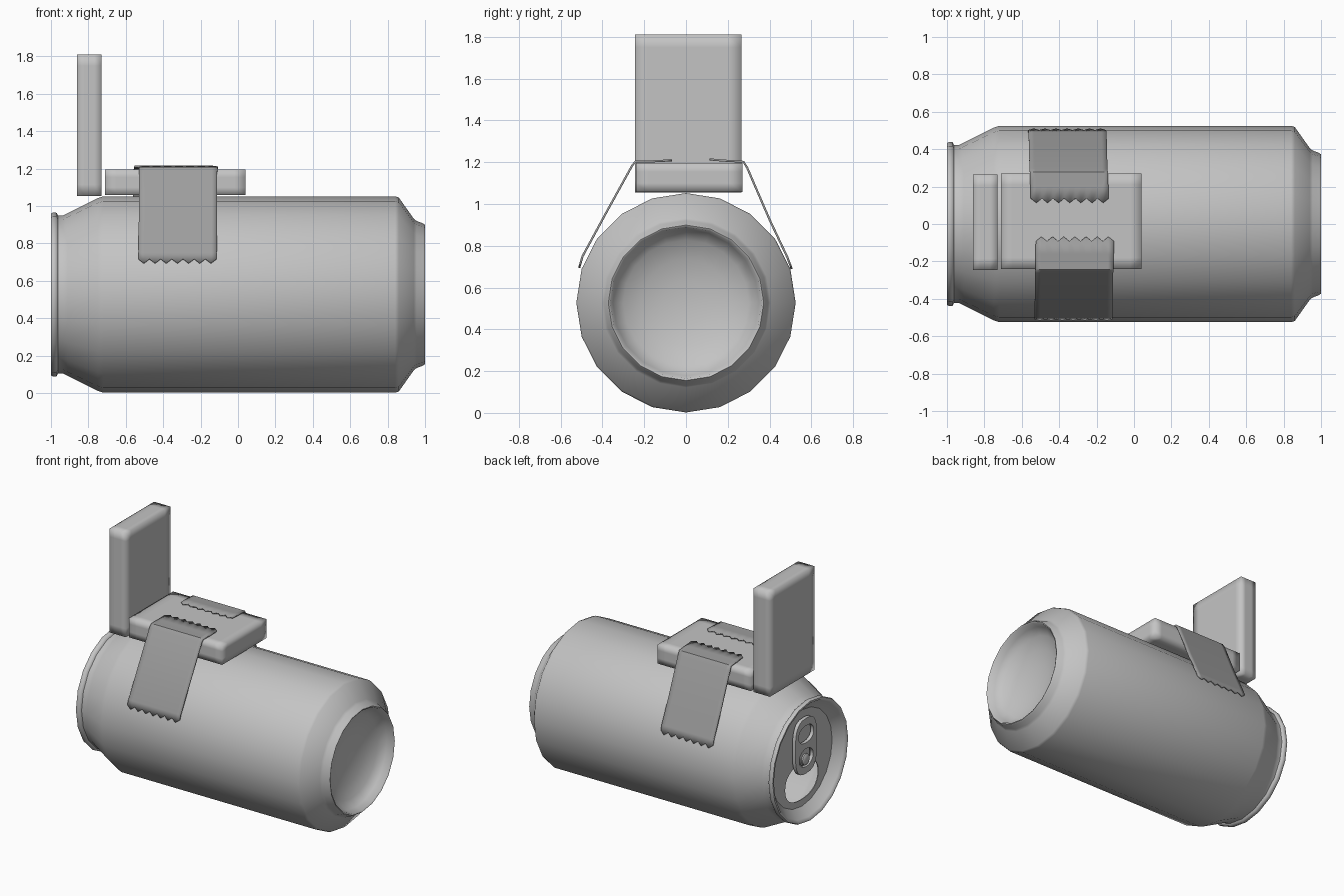
import bpy, bmesh, math
from mathutils import Vector

if "Cube" in bpy.data.objects:
    bpy.data.objects.remove(bpy.data.objects["Cube"])

AXIS_Z = 0.527


def material(name, value):
    m = bpy.data.materials.new(name)
    m.diffuse_color = (value, value, value, 1)
    m.use_nodes = True
    m.node_tree.nodes["Principled BSDF"].inputs["Base Color"].default_value = m.diffuse_color
    return m


GREY = material("light_grey", 0.55)
TAPE = material("tape_grey", 0.34)


def finish(bm, name, mat, angle=None):
    bmesh.ops.recalc_face_normals(bm, faces=bm.faces)
    me = bpy.data.meshes.new(name)
    bm.to_mesh(me)
    bm.free()
    me.materials.append(mat)
    for p in me.polygons:
        p.use_smooth = True
    if angle:
        me.set_sharp_from_angle(angle=math.radians(angle))
    ob = bpy.data.objects.new(name, me)
    bpy.context.collection.objects.link(ob)
    return ob


def lathe(name, profile, sides=20, angle=60):
    """Spin an (x, radius) profile around the can axis."""
    bm = bmesh.new()
    rings = []
    for x, r in profile:
        if r == 0:
            rings.append([bm.verts.new((x, 0, AXIS_Z))] * sides)
            continue
        rings.append([bm.verts.new((x, r * math.sin(2 * math.pi * i / sides),
                                    AXIS_Z + r * math.cos(2 * math.pi * i / sides)))
                      for i in range(sides)])
    for a, b in zip(rings, rings[1:]):
        for i in range(sides):
            j = (i + 1) % sides
            quad = list(dict.fromkeys((a[i], a[j], b[j], b[i])))
            bm.faces.new(quad)
    return finish(bm, name, GREY, angle)


def oval(cz, ry, rz, n=2.0, count=32):
    """Superellipse in the lid plane, as (y, z) points."""
    pts = []
    for i in range(count):
        t = 2 * math.pi * i / count
        c, s = math.sin(t), math.cos(t)
        pts.append((ry * math.copysign(abs(c) ** (2 / n), c),
                    AXIS_Z + cz + rz * math.copysign(abs(s) ** (2 / n), s)))
    return pts


def plate(name, loops, x, depth):
    """Flat plate facing -x; the first loop is the outline, the others are holes."""
    bm = bmesh.new()
    edges = []
    for loop in loops:
        vs = [bm.verts.new((x, y, z)) for y, z in loop]
        edges += [bm.edges.new((vs[i - 1], vs[i])) for i in range(len(vs))]
    bmesh.ops.triangle_fill(bm, edges=edges, use_beauty=True, normal=(-1, 0, 0))
    ext = bmesh.ops.extrude_face_region(bm, geom=bm.faces[:], use_keep_orig=True)
    moved = [g for g in ext["geom"] if isinstance(g, bmesh.types.BMVert)]
    bmesh.ops.translate(bm, verts=moved, vec=(depth, 0, 0))
    return finish(bm, name, GREY, 40)


def box(name, lo, hi, margin):
    """Box with support loops near its edges for soft shading."""
    bm = bmesh.new()
    bmesh.ops.create_cube(bm, size=1)
    for v in bm.verts:
        v.co = [lo[i] if v.co[i] < 0 else hi[i] for i in range(3)]
    for i in range(3):
        m = min(margin, (hi[i] - lo[i]) * 0.3)
        for c in (lo[i] + m, hi[i] - m):
            co, no = Vector((0, 0, 0)), Vector((0, 0, 0))
            co[i], no[i] = c, 1
            bmesh.ops.bisect_plane(bm, geom=bm.verts[:] + bm.edges[:] + bm.faces[:],
                                   plane_co=co, plane_no=no)
    return finish(bm, name, GREY)


def tape(name, path, x0, x1, skew):
    """Strip following a (y, z) path, with saw-tooth cut ends."""
    bm = bmesh.new()
    cols, last = 14, len(path) - 1
    rows = []
    for k, (y, z) in enumerate(path):
        row = []
        for c in range(cols + 1):
            p = Vector((x0 + (x1 - x0) * c / cols + skew * k / last, y, z))
            if k in (0, last):
                ny, nz = path[1 if k == 0 else last - 1]
                d = Vector((0, y - ny, z - nz)).normalized()
                p += d * (0.012 if c % 2 else -0.012)
            row.append(bm.verts.new(p))
        rows.append(row)
    for a, b in zip(rows, rows[1:]):
        for c in range(cols):
            bm.faces.new((a[c], a[c + 1], b[c + 1], b[c]))
    ob = finish(bm, name, TAPE, 40)
    mod = ob.modifiers.new("thickness", "SOLIDIFY")
    mod.thickness, mod.offset = 0.01, 0
    return ob


# Can shell: recessed lid wall, rim, neck, body, foot and hollow base
lathe("can_body", [
    (-0.93, 0.35), (-0.985, 0.41), (-1.0, 0.42), (-1.0, 0.433), (-0.99, 0.438),
    (-0.97, 0.437), (-0.962, 0.422), (-0.935, 0.423), (-0.91, 0.435),
    (-0.75, 0.515), (-0.72, 0.525), (0.84, 0.525), (0.86, 0.518), (0.94, 0.405),
    (0.955, 0.393), (0.99, 0.38), (1.0, 0.372), (0.995, 0.362), (0.95, 0.35),
    (0.91, 0.30), (0.875, 0.21), (0.855, 0.11), (0.85, 0)])

# Lid with its drinking hole, pull tab and rivet
plate("can_lid", [oval(0, 0.352, 0.352, count=20), oval(-0.165, 0.19, 0.135, 2.3)],
      -0.93, 0.006)
plate("pull_tab", [oval(0.10, 0.125, 0.2, 3.0), oval(0.185, 0.085, 0.062, 2.3),
                   oval(0.015, 0.08, 0.065)], -0.967, 0.025)
plate("tab_tongue", [oval(0.03, 0.055, 0.07, 3.0)], -0.955, 0.012)
lathe("rivet", [(-0.93, 0.04), (-0.965, 0.04), (-0.972, 0.03), (-0.972, 0)], 16, 50)
# Solid post under the tab so that it sits on the lid
lathe("tab_post", [(-0.93, 0.05), (-0.945, 0.05), (-0.945, 0)], 16, 50)

# Two blocks on top of the can
box("flat_block", (-0.71, -0.24, 1.058), (0.04, 0.27, 1.196), 0.06)
box("upright_block", (-0.86, -0.245, 1.055), (-0.73, 0.265, 1.81), 0.06)

# Tape strips holding the flat block
tape("front_tape", [(-0.08, 1.208), (-0.16, 1.204), (-0.24, 1.204), (-0.257, 1.185),
                    (-0.38, 0.962), (-0.495, 0.75), (-0.508, 0.705)],
     -0.525, -0.107, -0.008)
tape("back_tape", [(0.125, 1.212), (0.20, 1.206), (0.275, 1.202), (0.292, 1.175),
                   (0.40, 0.925), (0.485, 0.745), (0.502, 0.70)],
     -0.552, -0.135, -0.014)
